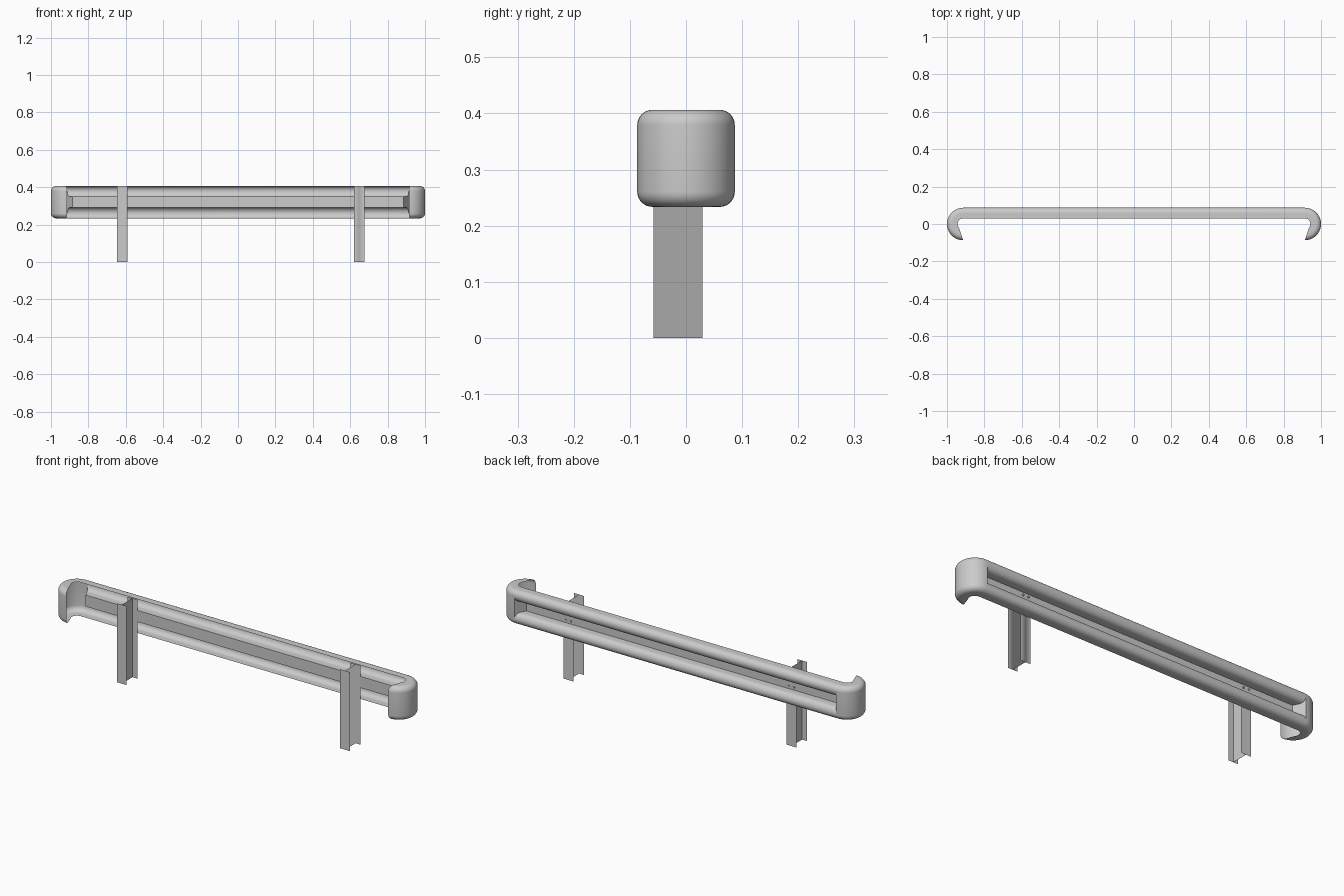
import bpy, bmesh
from math import cos, sin, atan2, pi, radians, sqrt

if "Cube" in bpy.data.objects:
    bpy.data.objects.remove(bpy.data.objects["Cube"])

ZC, H = 0.32, 0.0865        # rail centre height and half height
R, DEPTH = 0.087, 0.057     # outer curl radius, rail depth
ENDX = 1 - R                # x where the curled ends start
FLOOR_X, FLOOR_Z = 0.885, 0.029   # pressed valley floor
CR = 0.027                        # hump radius
PEAK = H - CR                     # hump peak height from centre


def make(name, polys):
    """Thin sheet part from a list of polygons, welded and smoothed."""
    bm = bmesh.new()
    for p in polys:
        bm.faces.new([bm.verts.new(v) for v in p])
    bmesh.ops.remove_doubles(bm, verts=bm.verts, dist=1e-4)
    bmesh.ops.recalc_face_normals(bm, faces=bm.faces)
    me = bpy.data.meshes.new(name)
    bm.to_mesh(me)
    bm.free()
    ob = bpy.data.objects.new(name, me)
    bpy.context.collection.objects.link(ob)
    bpy.ops.object.select_all(action='DESELECT')
    bpy.context.view_layer.objects.active = ob
    ob.select_set(True)
    bpy.ops.object.shade_smooth_by_angle(angle=radians(35))
    return ob


def grid(rows):
    return [(a[j], a[j + 1], b[j + 1], b[j])
            for a, b in zip(rows, rows[1:]) for j in range(len(a) - 1)]


# profiles as (depth from outer face, height from centre)
quarter = [pi / 2 * i / 8 for i in range(9)]
lip = [(CR - CR * cos(a), PEAK + CR * sin(a)) for a in quarter]
lip += [(CR + (DEPTH - CR) * i / 5, H) for i in range(1, 6)]
profile = [(d, -z) for d, z in reversed(lip)] + lip
wall = [(CR - CR * cos(a), PEAK - (PEAK - FLOOR_Z) * sin(a)) for a in quarter]
wall.append((DEPTH, FLOOR_Z))


def wall_x(d):
    return ENDX - (ENDX - FLOOR_X) * d / DEPTH


polys = []
for s in (1, -1):
    # upper and lower humps, rounding down into the valley
    polys += grid([[(x, R - d, ZC + s * z) for d, z in lip] for x in (-ENDX, ENDX)])
    polys += grid([[(e * wall_x(d), R - d, ZC + s * z) for d, z in wall] for e in (-1, 1)])
    # sloping valley end
    polys += grid([[(s * wall_x(d), R - d, ZC + e * z) for d, z in wall] for e in (-1, 1)])
# valley floor
polys.append([(x, R - DEPTH, ZC + z) for x, z in
              ((-FLOOR_X, -FLOOR_Z), (FLOOR_X, -FLOOR_Z),
               (FLOOR_X, FLOOR_Z), (-FLOOR_X, FLOOR_Z))])


# curled ends, cut off along a straight slanted line
def end_angle(r):
    ri = R - DEPTH
    q = ri * ri + R * R
    u = (ri * ri + sqrt(max(0, ri ** 4 - q * (ri * ri - r * r)))) / q
    return pi + atan2(R * u, ri * (1 - u))


N = 20
for s in (1, -1):
    rows = []
    for i in range(N + 1):
        row = []
        for d, z in profile:
            r = R - d
            a = pi / 2 + (end_angle(r) - pi / 2) * i / N
            row.append((s * (-ENDX + r * cos(a)), r * sin(a), ZC + z))
        rows.append(row)
    polys += grid(rows)
make("guard_rail", polys)

# I-section sheet posts
W, Y0, Y1, TOP = 0.028, -0.058, 0.029, 0.405
for side, px in (("left", -0.6185), ("right", 0.647)):
    lines = [((px + a, Y), (px + b, Y)) for Y in (Y0, Y1) for a, b in ((-W, 0), (0, W))]
    lines.append(((px, Y0), (px, Y1)))
    make(side + "_post", [[(*a, 0), (*b, 0), (*b, TOP), (*a, TOP)] for a, b in lines])
    # bolts in the valley
    for bx in (-0.015, 0.015):
        for bz in (-0.015, 0.015):
            bpy.ops.mesh.primitive_cylinder_add(
                vertices=12, radius=0.005, depth=0.006, rotation=(pi / 2, 0, 0),
                location=(px + bx, R - DEPTH + 0.002, ZC + bz))
            bpy.context.object.name = side + "_bolt"
            bpy.ops.object.shade_smooth_by_angle()
